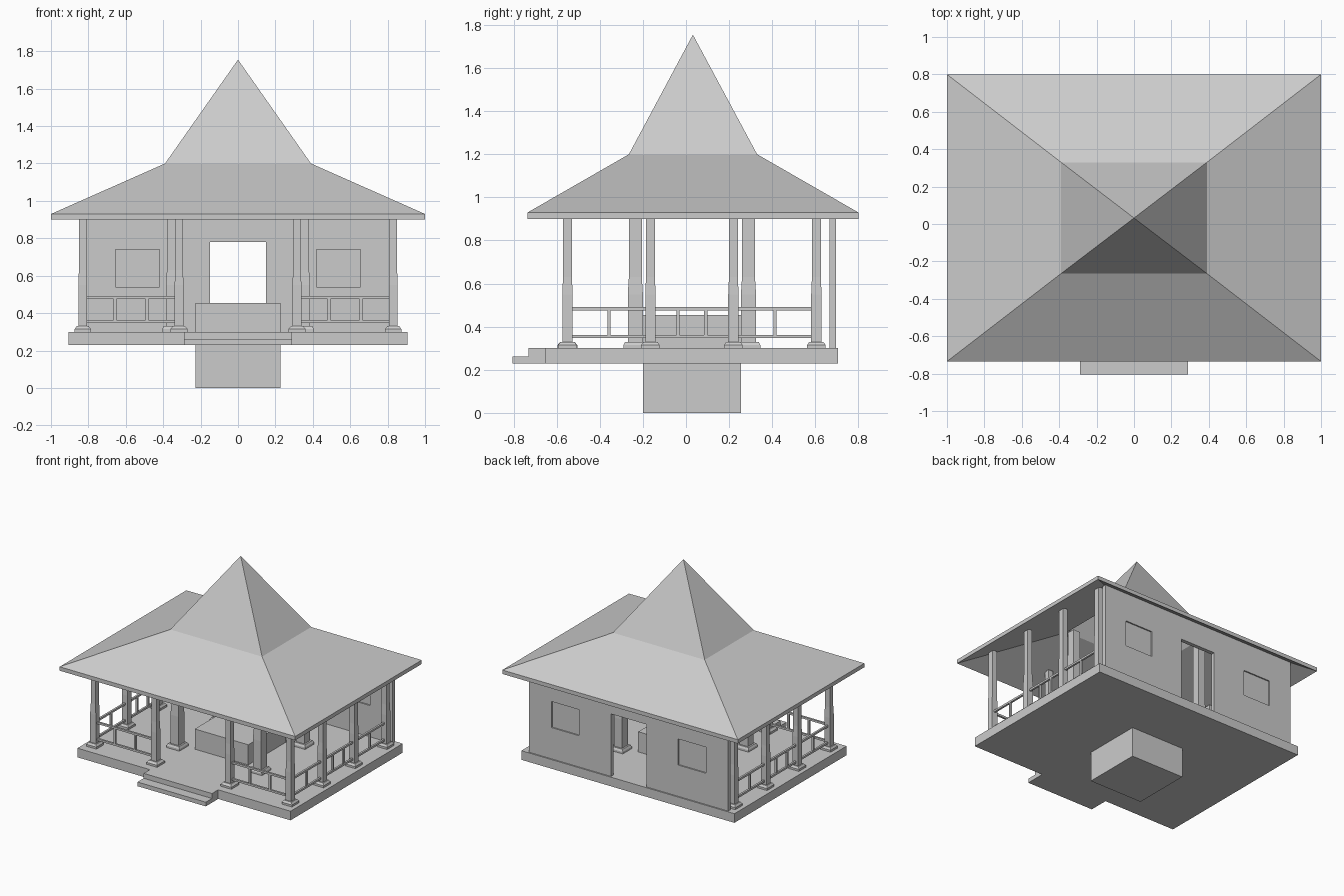
import bpy
import bmesh

if "Cube" in bpy.data.objects:
    bpy.data.objects.remove(bpy.data.objects["Cube"], do_unlink=True)

GREY = (0.6, 0.6, 0.6, 1)
plaster = bpy.data.materials.new("plain grey")
plaster.use_nodes = True
plaster.diffuse_color = GREY
plaster.node_tree.nodes["Principled BSDF"].inputs["Base Color"].default_value = GREY


def finish(name, bm):
    bmesh.ops.recalc_face_normals(bm, faces=bm.faces[:])
    mesh = bpy.data.meshes.new(name)
    bm.to_mesh(mesh)
    bm.free()
    mesh.materials.append(plaster)
    obj = bpy.data.objects.new(name, mesh)
    bpy.context.collection.objects.link(obj)
    return obj


def add_rings(bm, rings, start=None, end=None):
    """Stack rectangles (x0, x1, y0, y1, z); close each end with a cap or a point."""
    loops = [[bm.verts.new(p) for p in ((a, c, z), (b, c, z), (b, d, z), (a, d, z))]
             for a, b, c, d, z in rings]
    for low, high in zip(loops, loops[1:]):
        for i in range(4):
            j = (i + 1) % 4
            bm.faces.new((low[i], low[j], high[j], high[i]))
    for loop, tip in ((loops[0], start), (loops[-1], end)):
        if tip is None:
            bm.faces.new(loop)
        else:
            v = bm.verts.new(tip)
            for i in range(4):
                bm.faces.new((loop[i], loop[(i + 1) % 4], v))


def box(name, x, y, z):
    bm = bmesh.new()
    add_rings(bm, [(*x, *y, z[0]), (*x, *y, z[1])])
    return finish(name, bm)


# Foundation, floor and entrance steps
FLOOR = 0.30
box("central_block", (-0.227, 0.227), (-0.20, 0.255), (0, 0.455))
box("floor_slab", (-0.905, 0.905), (-0.655, 0.705), (0.23, FLOOR))
box("upper_step", (-0.29, 0.29), (-0.73, -0.655), (0.23, FLOOR))
box("lower_step", (-0.29, 0.29), (-0.805, -0.73), (0.23, 0.262))

# Hollow two-pitch roof
EAVE, THICK = 0.90, 0.03
MID, APEX = 1.20, 1.755
eave = (-1, 1, -0.735, 0.80)
collar = (-0.39, 0.39, -0.265, 0.33)
bm = bmesh.new()
add_rings(bm, [(*collar, MID - THICK), (*eave, EAVE), (*eave, EAVE + THICK), (*collar, MID)],
          start=(0, 0.032, APEX - THICK * 2), end=(0, 0.032, APEX))
finish("roof", bm)


def roof_underside(x, y):
    rise = MID - THICK - EAVE
    along_x = (1 - abs(x)) / (1 - collar[1])
    edge, top = (eave[2], collar[2]) if y < 0 else (eave[3], collar[3])
    return EAVE + rise * min(along_x, (y - edge) / (top - edge), 1)


# Tapered columns on chamfered plinths
def column(name, x, y, half, base):
    def square(r, z):
        return (x - r, x + r, y - r, y + r, z)
    bm = bmesh.new()
    add_rings(bm, [square(base, FLOOR), square(base, FLOOR + 0.015),
                   square(half * 1.35, FLOOR + 0.03), square(half, FLOOR + 0.03),
                   square(half, 0.55), square(half * 0.86, 0.63),
                   square(half * 0.86, roof_underside(x, y))])
    finish(name, bm)


SIDE_X, FRONT_Y, INNER_X = 0.83, -0.55, 0.315
side_rows = [FRONT_Y + 0.385 * i for i in range(4)]
for side, s in (("left", 1), ("right", -1)):
    for i, y in enumerate(side_rows):
        column(f"{side}_column_{i + 1}", s * SIDE_X, y, 0.024, 0.043)
    column(f"{side}_entrance_column", s * INNER_X, FRONT_Y, 0.024, 0.046)
    for row, y in (("front", -0.235), ("back", 0.29)):
        column(f"{side}_{row}_main_column", s * 0.35, y, 0.035, 0.055)


# Railings: two rails and evenly spaced uprights per bay
def railing(name, start, end, panes):
    r = 0.0075
    (x0, y0), (x1, y1) = start, end
    bm = bmesh.new()

    def bar(xa, xb, ya, yb, z0, z1):
        area = (min(xa, xb) - r, max(xa, xb) + r, min(ya, yb) - r, max(ya, yb) + r)
        add_rings(bm, [(*area, z0), (*area, z1)])
    for z in (0.355, 0.483):
        bar(x0, x1, y0, y1, z - r, z + r)
    for i in range(1, panes):
        x = x0 + (x1 - x0) * i / panes
        y = y0 + (y1 - y0) * i / panes
        bar(x, x, y, y, 0.362, 0.476)
    finish(name, bm)


for side, s in (("left", 1), ("right", -1)):
    railing(f"{side}_front_railing", (s * SIDE_X, FRONT_Y), (s * INNER_X, FRONT_Y), 3)
    for i, panes in enumerate((2, 3, 2)):
        railing(f"{side}_railing_{i + 1}", (s * SIDE_X, side_rows[i]),
                (s * SIDE_X, side_rows[i + 1]), panes)

# Back wall with a doorway and recessed windows on both faces
wall = box("back_wall", (-0.845, 0.845), (0.665, 0.695), (FLOOR, 0.96))
cutters = [box("door_cutter", (-0.15, 0.15), (0.6, 0.8), (0.2, 0.78))]
for xs in ((-0.655, -0.42), (0.42, 0.655)):
    for ys in ((0.6, 0.675), (0.685, 0.8)):
        cutters.append(box("window_cutter", xs, ys, (0.54, 0.74)))
bpy.context.view_layer.objects.active = wall
for cutter in cutters:
    cutter.hide_render = True
    cut = wall.modifiers.new("opening", "BOOLEAN")
    cut.operation = "DIFFERENCE"
    cut.solver = "EXACT"
    cut.object = cutter
    bpy.ops.object.modifier_apply(modifier=cut.name)
    bpy.data.objects.remove(cutter, do_unlink=True)
